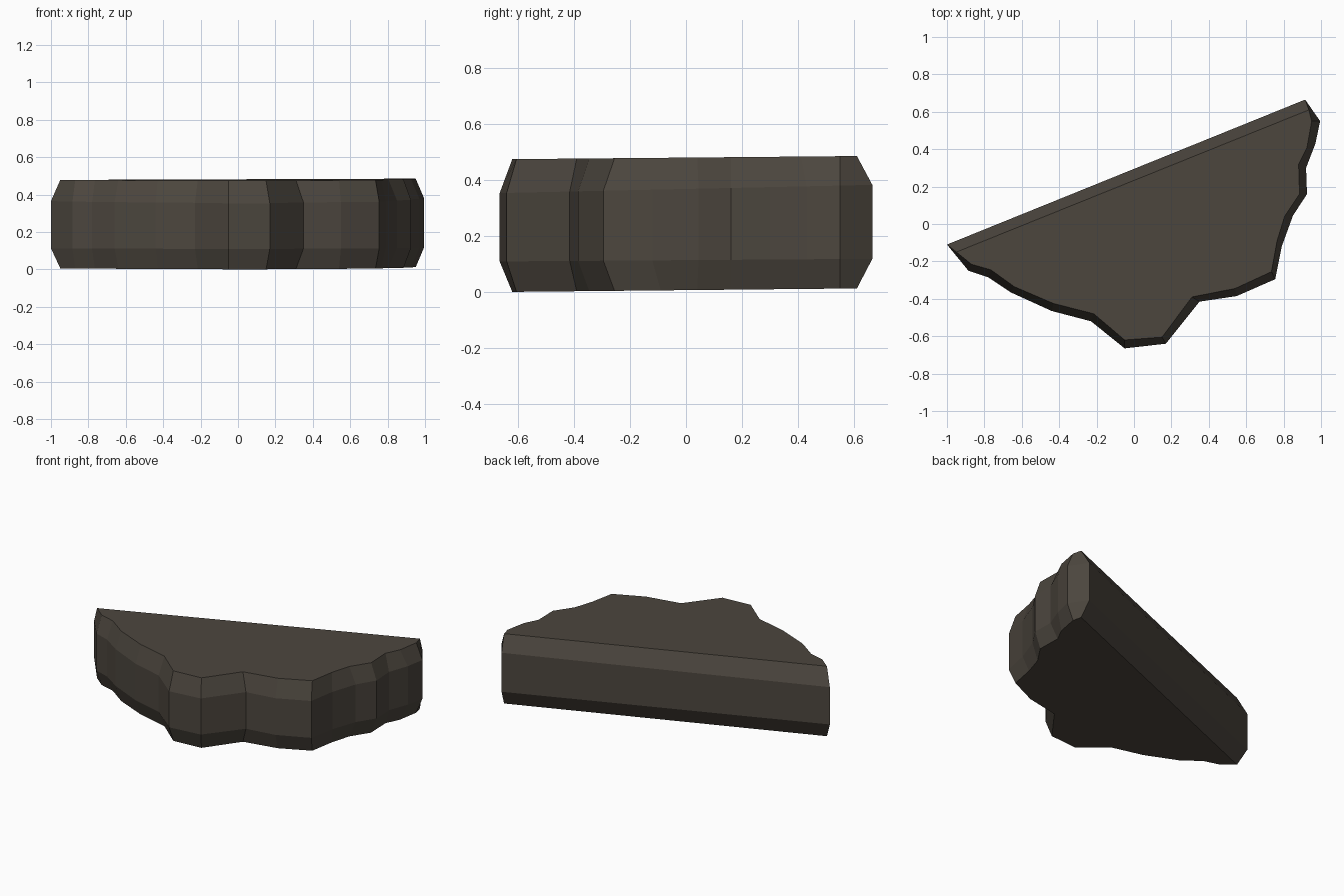
import bpy, bmesh

if "Cube" in bpy.data.objects:
    bpy.data.objects.remove(bpy.data.objects["Cube"])

# Outer outline (widest belt), counter-clockwise from the left tip
OUTER = [(-1, -.11), (-.885, -.25), (-.78, -.285), (-.66, -.365), (-.44, -.465),
         (-.23, -.52), (-.05, -.665), (.17, -.64), (.35, -.415), (.55, -.385),
         (.755, -.295), (.79, -.12), (.85, .045), (.925, .16), (.92, .30),
         (.97, .43), (.995, .55), (.915, .665)]
# Smaller outline of the top and bottom faces
INNER = [(-.95, -.15), (-.87, -.215), (-.765, -.245), (-.64, -.335), (-.43, -.425),
         (-.215, -.48), (-.05, -.62), (.15, -.605), (.31, -.39), (.54, -.345),
         (.735, -.255), (.765, -.09), (.805, .04), (.885, .16), (.88, .32),
         (.925, .41), (.95, .55), (.935, .61)]

rock = bpy.data.materials.new("dark_stone")
rock.diffuse_color = (.072, .061, .048, 1)
rock.use_nodes = True
rock.node_tree.nodes["Principled BSDF"].inputs["Base Color"].default_value = rock.diffuse_color

bm = bmesh.new()


def ring(outline, z, slope):
    return [bm.verts.new((x, y, z + slope * y)) for x, y in outline]


# Four stacked rings: bevelled slab whose faces tilt slightly upward to the back
rings = [ring(INNER, .007, .010), ring(OUTER, .114, .007),
         ring(OUTER, .368, .022), ring(INNER, .480, .009)]
n = len(OUTER)
for low, high in zip(rings, rings[1:]):
    for i in range(n):
        j = (i + 1) % n
        bm.faces.new((low[i], low[j], high[j], high[i]))
bm.faces.new(rings[-1])
bm.faces.new(rings[0][::-1])
bmesh.ops.recalc_face_normals(bm, faces=bm.faces)

mesh = bpy.data.meshes.new("stone_slab")
bm.to_mesh(mesh)
bm.free()
mesh.materials.append(rock)
slab = bpy.data.objects.new("stone_slab", mesh)
bpy.context.collection.objects.link(slab)
